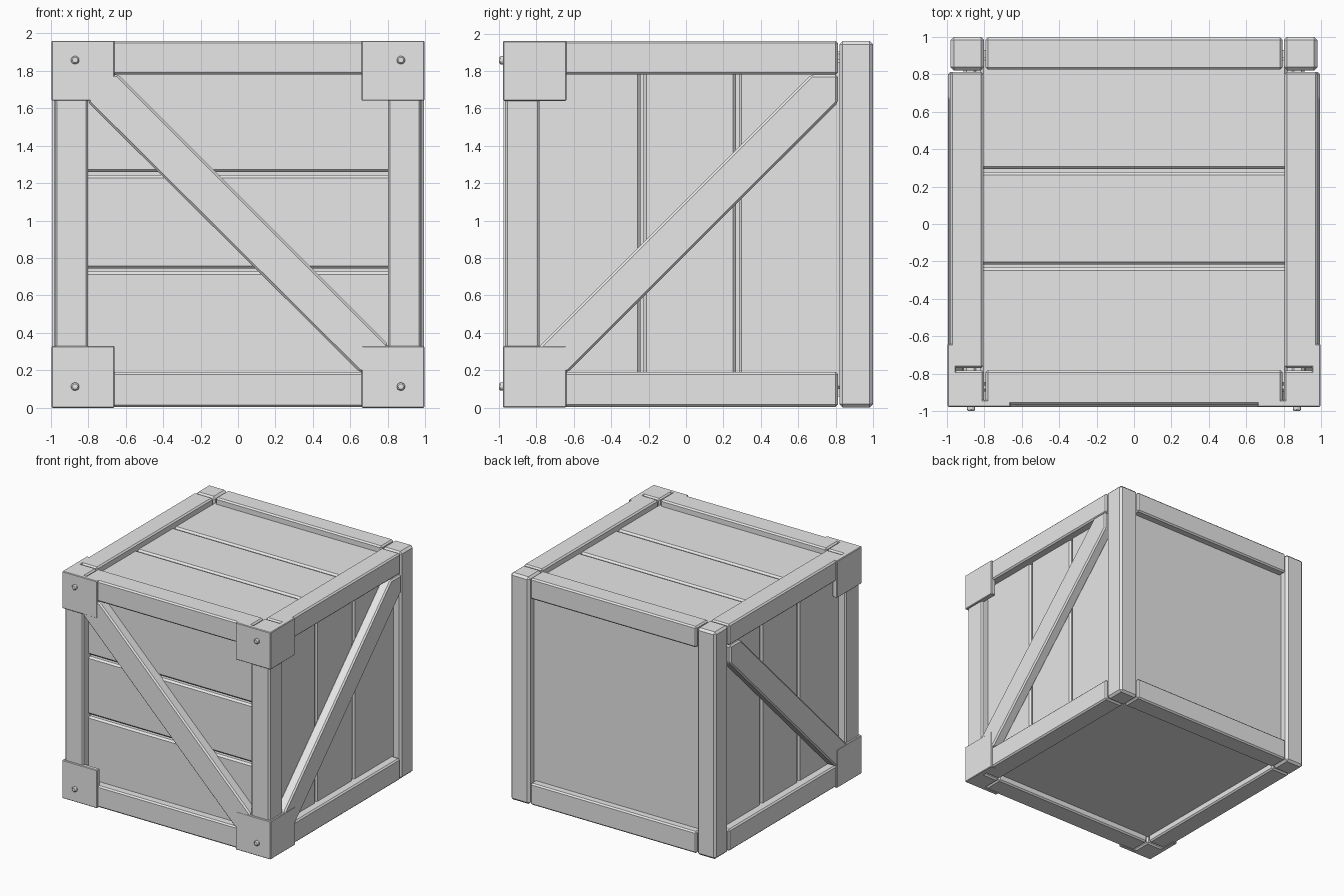
import bpy, bmesh, math
from mathutils import Vector

cube = bpy.data.objects.get("Cube")
if cube:
    bpy.data.objects.remove(cube, do_unlink=True)

grey = bpy.data.materials.new("plain grey")
grey.use_nodes = True
grey.diffuse_color = (0.8, 0.8, 0.8, 1)
grey.node_tree.nodes["Principled BSDF"].inputs["Base Color"].default_value = (0.8, 0.8, 0.8, 1)

TOP = 1.96


def finish(name, bm, chamfer):
    bmesh.ops.recalc_face_normals(bm, faces=bm.faces)
    mesh = bpy.data.meshes.new(name)
    bm.to_mesh(mesh)
    bm.free()
    mesh.materials.append(grey)
    obj = bpy.data.objects.new(name, mesh)
    bpy.context.collection.objects.link(obj)
    if chamfer:
        mod = obj.modifiers.new("chamfer", "BEVEL")
        mod.width = chamfer
        mod.segments = 1
    return obj


def box(name, x, y, z, chamfer=0.012):
    """Box from (low, high) pairs, given in any order."""
    bm = bmesh.new()
    bmesh.ops.create_cube(bm, size=1)
    for v in bm.verts:
        v.co = Vector([(a + b) / 2 + c * abs(b - a) for (a, b), c in zip((x, y, z), v.co)])
    return finish(name, bm, chamfer)


def prism(name, outline, offset, chamfer=0.012):
    """Extrude a 3D outline along the offset."""
    bm = bmesh.new()
    face = bm.faces.new([bm.verts.new(p) for p in outline])
    new = bmesh.ops.extrude_face_region(bm, geom=[face])["geom"]
    bmesh.ops.translate(bm, verts=[v for v in new if isinstance(v, bmesh.types.BMVert)], vec=offset)
    return finish(name, bm, chamfer)


# Inner body behind the planks; its back and underside are the plain panels
box("inner_body", (-0.86, 0.86), (-0.84, 0.93), (0.06, 1.85), 0)

# Plank panels
front_cuts = [0.1, 0.735, 1.25, 1.86]
side_cuts = [-0.87, -0.235, 0.275, 0.9]
top_cuts = [-0.87, -0.225, 0.285, 0.9]
GAP = 0.008
for i in range(3):
    lo, hi = front_cuts[i] + GAP, front_cuts[i + 1] - GAP
    box(f"front_plank_{i}", (-0.82, 0.82), (-0.895, -0.82), (lo, hi), 0.015)
    lo, hi = top_cuts[i] + GAP, top_cuts[i + 1] - GAP
    box(f"top_plank_{i}", (-0.82, 0.82), (lo, hi), (1.83, 1.905), 0.015)
    lo, hi = side_cuts[i] + GAP, side_cuts[i + 1] - GAP
    for s, side in ((1, "left"), (-1, "right")):
        box(f"{side}_plank_{i}", (s * 0.84, s * 0.91), (lo, hi), (0.1, 1.86), 0.015)

# Rails across the front and back
for level, z in (("bottom", (0.004, 0.19)), ("top", (1.78, TOP))):
    box(f"front_{level}_rail", (-0.793, 0.793), (-0.965, -0.78), z)
    box(f"back_{level}_rail", (-0.793, 0.793), (0.825, 0.995), z)

for s, side in ((1, "left"), (-1, "right")):
    # Corner posts
    box(f"front_{side}_post", (s * 0.8, s * 0.978), (-0.967, -0.782), (0, TOP))
    box(f"back_{side}_post", (s * 0.8, s * 0.98), (0.82, 1.0), (0, TOP), 0.018)

    # Side rails
    for level, z in (("bottom", (0.004, 0.19)), ("top", (1.78, TOP))):
        box(f"{side}_{level}_rail", (s * 0.805, s * 0.982), (-0.77, 0.812), z)

    # Diagonal side brace, rising towards the back
    yz = [(-0.79, 0.19), (-0.79, 0.32), (0.67, 1.78), (0.812, 1.78), (0.812, 1.63), (-0.63, 0.19)]
    prism(f"{side}_brace", [(s * 0.993, y, z) for y, z in yz], (-s * 0.09, 0, 0))

    # Corner plates wrapping the front edges, each with a hexagonal bolt
    for level, z, bolt_z in (("bottom", (0, 0.33), 0.113), ("top", (1.64, TOP), 1.857)):
        box(f"{side}_{level}_front_plate", (s * 0.66, s * 0.995), (-0.978, -0.94), z, 0.005)
        box(f"{side}_{level}_side_plate", (s * 0.95, s * 0.995), (-0.978, -0.64), z, 0.005)
        ring = [math.radians(60 * k) for k in range(6)]
        hexagon = [(s * 0.87 + 0.025 * math.cos(a), -1.0, bolt_z + 0.025 * math.sin(a)) for a in ring]
        prism(f"{side}_{level}_bolt", hexagon, (0, 0.04, 0), 0.008)

# Diagonal front brace
xz = [(-0.8, 1.63), (-0.8, 1.78), (-0.64, 1.78), (0.8, 0.34), (0.8, 0.19), (0.65, 0.19)]
prism("front_brace", [(x, -0.977, z) for x, z in xz], (0, 0.1, 0))
